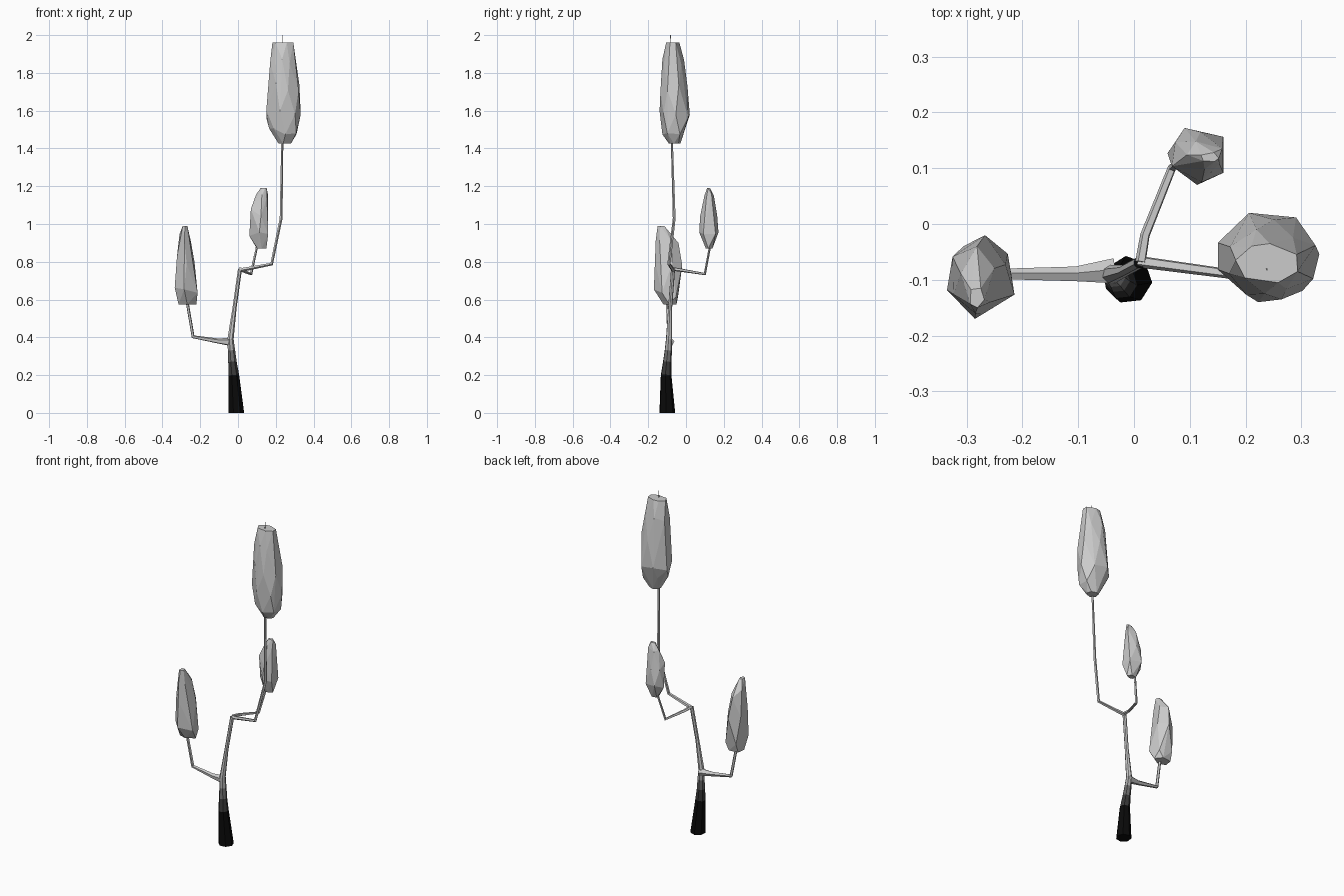
import bpy, bmesh, math, random
from mathutils import Vector

if "Cube" in bpy.data.objects:
    bpy.data.objects.remove(bpy.data.objects["Cube"])

random.seed(4)


def finish(name, bm, mats=()):
    bmesh.ops.recalc_face_normals(bm, faces=bm.faces)
    me = bpy.data.meshes.new(name)
    bm.to_mesh(me)
    bm.free()
    for m in mats:
        me.materials.append(m)
    ob = bpy.data.objects.new(name, me)
    bpy.context.collection.objects.link(ob)
    return ob


def grey(name, v):
    m = bpy.data.materials.new(name)
    m.diffuse_color = (v, v, v, 1)
    m.use_nodes = True
    m.node_tree.nodes["Principled BSDF"].inputs["Base Color"].default_value = m.diffuse_color
    return m


# Tapered faceted limb swept along (x, y, z, radius) points
def limb(name, pts, sides=6, mats=()):
    bm = bmesh.new()
    P = [Vector(p[:3]) for p in pts]
    rings, prev, u = [], None, Vector((1, 0, 0))
    for i, p in enumerate(P):
        a = (p - P[i - 1]).normalized() if i else None
        b = (P[i + 1] - p).normalized() if i < len(P) - 1 else None
        t = ((a or b) + (b or a)).normalized()
        if prev is None:
            u = t.orthogonal().normalized()
        else:
            u = prev.rotation_difference(t) @ u
        u = (u - t * u.dot(t)).normalized()
        w, prev = t.cross(u), t
        ring = []
        for k in range(sides):
            ang = 2 * math.pi * k / sides
            co = p + (u * math.cos(ang) + w * math.sin(ang)) * pts[i][3]
            if p.z == 0:
                co.z = 0
            ring.append(bm.verts.new(co))
        rings.append(ring)
    for i in range(len(rings) - 1):
        for k in range(sides):
            j = (k + 1) % sides
            f = bm.faces.new((rings[i][k], rings[i][j], rings[i + 1][j], rings[i + 1][k]))
            if mats:
                f.material_index = min(i, len(mats) - 1)
    bm.faces.new(rings[0])
    bm.faces.new(rings[-1])
    return finish(name, bm, mats)


# Faceted leaf clump: hull of rings given as (z, xmin, xmax, ymin, ymax)
def clump(name, rings, sides=6):
    bm = bmesh.new()
    for i, (z, x0, x1, y0, y1) in enumerate(rings):
        angs = [2 * math.pi * (k + 0.5 * (i % 2) + random.uniform(-.22, .22)) / sides
                for k in range(sides)]
        xs, ys = [math.cos(a) for a in angs], [math.sin(a) for a in angs]
        for x, y in zip(xs, ys):
            fx = (x - min(xs)) / (max(xs) - min(xs))
            fy = (y - min(ys)) / (max(ys) - min(ys))
            dz = random.uniform(-.025, .025) if 0 < i < len(rings) - 1 else 0
            bm.verts.new((x0 + fx * (x1 - x0), y0 + fy * (y1 - y0), z + dz))
    res = bmesh.ops.convex_hull(bm, input=bm.verts)
    inside = [g for g in res["geom_interior"] if isinstance(g, bmesh.types.BMVert)]
    bmesh.ops.delete(bm, geom=inside, context='VERTS')
    bmesh.ops.dissolve_limit(bm, angle_limit=math.radians(4), verts=bm.verts, edges=bm.edges)
    return finish(name, bm)


# Trunk, fading from black at the foot to grey at the fork
bark = [grey("bark_black", 0.003), grey("bark_dark", 0.04),
        grey("bark_mid", 0.15), grey("bark_light", 0.4), grey("bark_grey", 0.8)]
limb("trunk", [(-.01, -.10, 0, .043), (-.023, -.106, .2, .029), (-.03, -.1, .27, .023),
               (-.035, -.094, .33, .02), (-.04, -.09, .39, .017), (-.018, -.084, .56, .011),
               (.01, -.069, .76, .011)], 7, bark)

# Branches, each running up inside its leaf clump
limb("left_branch", [(-.035, -.085, .375, .024), (-.105, -.09, .38, .014), (-.238, -.09, .403, .01),
                     (-.268, -.10, .58, .008), (-.28, -.09, .9, .003)], 5)
limb("right_branch", [(.008, -.067, .755, .011), (.178, -.09, .788, .009), (.228, -.062, 1.03, .008),
                      (.234, -.074, 1.42, .006), (.238, -.082, 2.0, .0015)], 5)
limb("back_branch", [(.012, -.068, .762, .01), (.02, -.02, .755, .009), (.068, .10, .735, .008),
                     (.098, .125, .87, .006), (.125, .122, 1.1, .003)], 5)

# Leaf clumps
clump("right_leaves", [(1.425, .215, .28, -.09, -.03), (1.49, .165, .31, -.125, -.005),
                       (1.58, .15, .332, -.14, .02), (1.73, .16, .325, -.135, .008),
                       (1.86, .17, .307, -.125, -.01), (1.96, .182, .293, -.105, -.035)], 7)
clump("left_leaves", [(.575, -.315, -.22, -.12, -.05), (.64, -.335, -.214, -.17, -.04),
                      (.8, -.325, -.23, -.162, -.02), (.92, -.31, -.25, -.16, -.04),
                      (.99, -.293, -.268, -.15, -.115)], 5)
clump("back_leaves", [(.87, .10, .15, .105, .14), (.96, .06, .16, .07, .172),
                      (1.06, .068, .16, .075, .165), (1.14, .095, .158, .098, .148),
                      (1.19, .12, .152, .112, .128)], 5)
